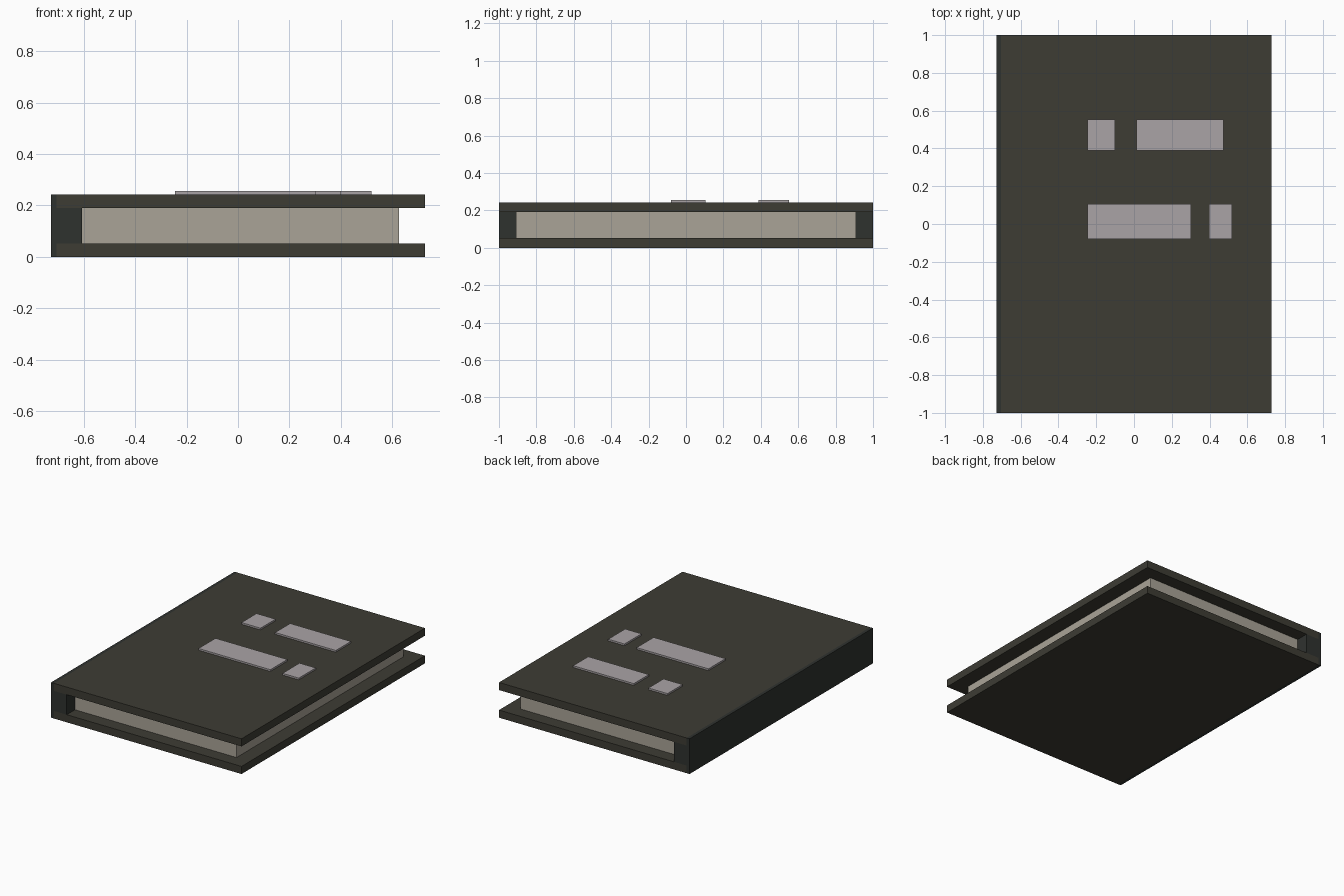
import bpy
import bmesh

if "Cube" in bpy.data.objects:
    bpy.data.objects.remove(bpy.data.objects["Cube"])


def material(name, rgb):
    m = bpy.data.materials.new(name)
    m.diffuse_color = (*rgb, 1.0)
    m.use_nodes = True
    m.node_tree.nodes["Principled BSDF"].inputs["Base Color"].default_value = m.diffuse_color
    return m


COVER = material("cover_cloth", (0.047, 0.045, 0.034))
SPINE = material("spine_cloth", (0.028, 0.032, 0.028))
PAPER = material("paper", (0.40, 0.37, 0.31))
SILVER = material("silver_plate", (0.40, 0.37, 0.38))


def extrude_profile(name, profile, y0, y1, mat):
    """Extrude an (x, z) profile along y."""
    bm = bmesh.new()
    face = bm.faces.new([bm.verts.new((x, y0, z)) for x, z in profile])
    ret = bmesh.ops.extrude_face_region(bm, geom=[face])
    verts = [g for g in ret["geom"] if isinstance(g, bmesh.types.BMVert)]
    bmesh.ops.translate(bm, vec=(0, y1 - y0, 0), verts=verts)
    bmesh.ops.recalc_face_normals(bm, faces=bm.faces)
    mesh = bpy.data.meshes.new(name)
    bm.to_mesh(mesh)
    bm.free()
    mesh.materials.append(mat)
    obj = bpy.data.objects.new(name, mesh)
    bpy.context.collection.objects.link(obj)
    return obj


def box(name, x0, x1, y0, y1, z0, z1, mat):
    return extrude_profile(name, [(x0, z0), (x1, z0), (x1, z1), (x0, z1)], y0, y1, mat)


W = 0.727        # half width of the book
H = 0.243        # closed thickness
T = 0.0525       # cover board thickness
HINGE = -0.705   # where the covers meet the spine
INNER = -0.607   # inner face of the spine

# Cover boards
box("back_cover", HINGE, W, -1, 1, 0, T, COVER)
box("front_cover", HINGE, W, -1, 1, H - T, H, COVER)

# Spine, with a thick core fitting between the boards
extrude_profile("spine", [(-W, 0), (HINGE, 0), (HINGE, T), (INNER, T),
                          (INNER, H - T), (HINGE, H - T), (HINGE, H), (-W, H)],
                -1, 1, SPINE)

# Page block
box("pages", INNER, 0.626, -0.91, 0.91, T, H - T, PAPER)

# Raised plates on the front cover
plates = [(-0.245, -0.10, 0.388, 0.552), (0.012, 0.475, 0.388, 0.552),
          (-0.245, 0.303, -0.08, 0.105), (0.396, 0.52, -0.08, 0.105)]
for i, (x0, x1, y0, y1) in enumerate(plates, 1):
    box(f"cover_plate_{i}", x0, x1, y0, y1, H, H + 0.012, SILVER)
